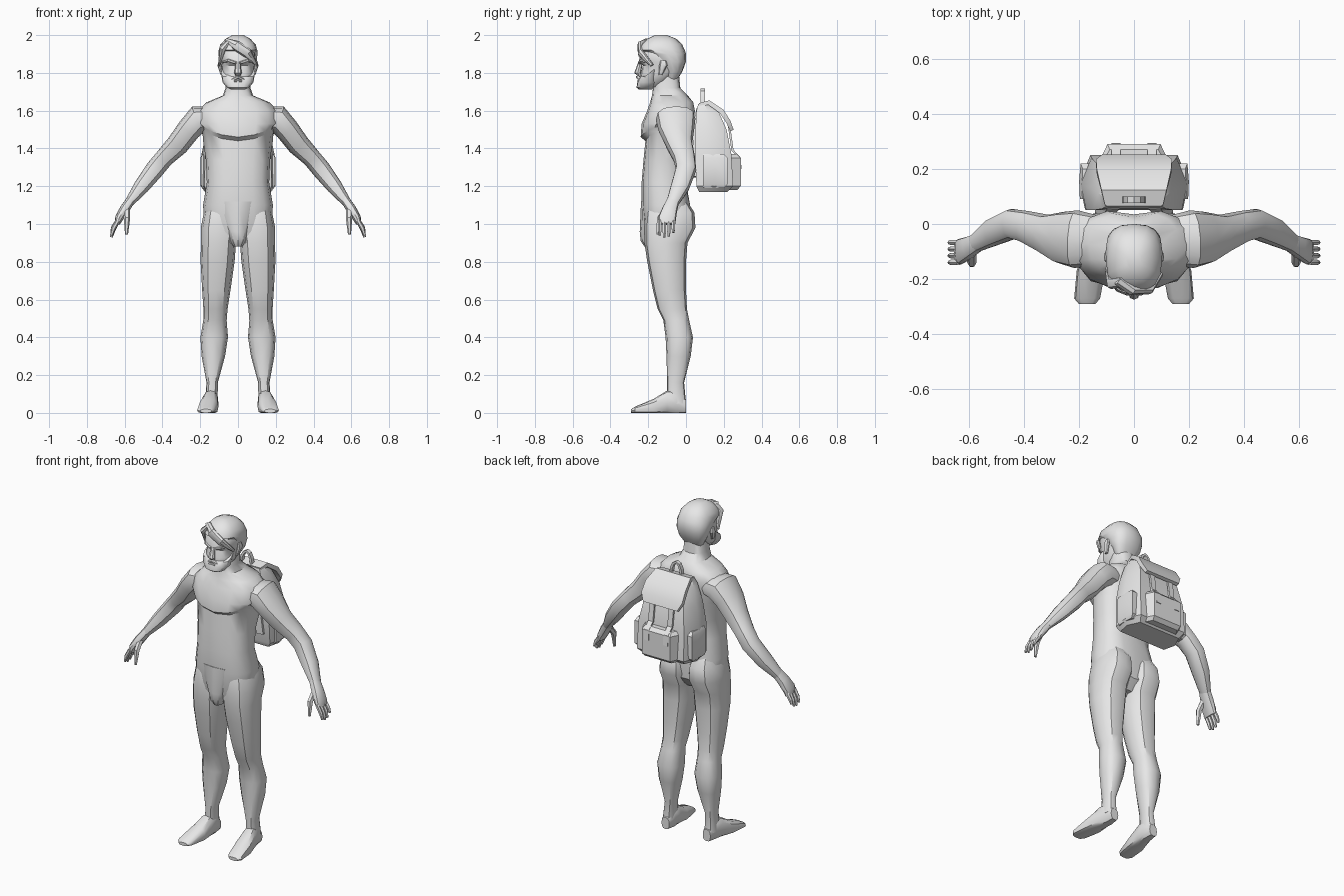
import bpy, bmesh, math
from mathutils import Vector

if "Cube" in bpy.data.objects:
    bpy.data.objects.remove(bpy.data.objects["Cube"])

clay = bpy.data.materials.new("light_grey")
clay.use_nodes = True
clay.diffuse_color = (.8, .8, .8, 1)
clay.node_tree.nodes["Principled BSDF"].inputs["Base Color"].default_value = clay.diffuse_color
X, Y, Z = Vector((1, 0, 0)), Vector((0, 1, 0)), Vector((0, 0, 1))
parts = []


def oval(sides, power=1):
    """Unit superellipse; a power below one makes it boxier."""
    ring = []
    for i in range(sides):
        angle = math.tau * i / sides
        c, s = math.cos(angle), math.sin(angle)
        ring.append((math.copysign(abs(c) ** power, c), math.copysign(abs(s) ** power, s)))
    return ring


SMALL, ROUND, LIMB, TRUNK = oval(6), oval(8), oval(12, .8), oval(16, .8)
FLAT = [(-1, -1), (1, -1), (1, 1), (-1, 1)]
PACK = [(-.9, -1), (.9, -1), (1, 0), (.8, 1), (-.8, 1), (-1, 0)]


def loft(name, stations, section, axis=None, ref=Y, mirror=False, shape=None):
    """Skin a section along stations of (x, y, z, thickness, width along ref)."""
    bm = bmesh.new()
    points = [Vector(station[:3]) for station in stations]
    last = len(points) - 1
    rings = []
    for i, (*centre, thickness, width) in enumerate(stations):
        tangent = axis or (points[min(i + 1, last)] - points[max(i - 1, 0)]).normalized()
        along = (ref - tangent * tangent.dot(ref)).normalized()
        across = tangent.cross(along)
        ring = []
        for a, b in section:
            co = points[i] + across * a * thickness + along * b * width
            ring.append(bm.verts.new(shape(co) if shape else co))
        rings.append(ring)
    n = len(section)
    for low, high in zip(rings, rings[1:]):
        for k in range(n):
            bm.faces.new((low[k], low[(k + 1) % n], high[(k + 1) % n], high[k]))
    bm.faces.new(rings[0])
    bm.faces.new(rings[-1])
    bmesh.ops.recalc_face_normals(bm, faces=bm.faces)
    mesh = bpy.data.meshes.new(name)
    bm.to_mesh(mesh)
    bm.free()
    mesh.materials.append(clay)
    part = bpy.data.objects.new(name, mesh)
    bpy.context.collection.objects.link(part)
    if mirror:
        part.modifiers.new("Mirror", "MIRROR")
    parts.append(part)


def stack(name, rows, section, x_at=lambda z: 0, **options):
    """Loft upright from rows of (z, half width, front y, back y)."""
    stations = [(x_at(z), (front + back) / 2, z, half, (back - front) / 2)
                for z, half, front, back in rows]
    loft(name, stations, section, axis=Z, **options)


def strip(name, path, thickness, width, ref, mirror=False):
    """Flat band of constant size along a path."""
    loft(name, [(*point, thickness, width) for point in path], FLAT, ref=ref, mirror=mirror)


def pouch(name, bottom, top, half, front, back, x=0, mirror=False):
    """Bag pocket with softened rims."""
    rim = .02
    stack(name, [
        (bottom, half - rim / 2, front, back - rim), (bottom + rim, half, front, back),
        (top - rim, half, front, back), (top, half - rim / 2, front, back - rim)],
        PACK, x_at=lambda z: x, mirror=mirror)


# Torso and neck, with raised outer chest line and spine groove
def torso_shape(co):
    if 1.43 < co.z < 1.48 and co.y < -.1:
        co.z += 1.6 * co.x ** 2
    if abs(co.x) < .01 and co.y > 0 and co.z < 1.66:
        co.y -= .02
    return co


stack("torso", [
    (.9, .13, -.2, -.04), (.96, .175, -.22, .02), (1.1, .185, -.235, .03),
    (1.22, .165, -.235, 0), (1.34, .17, -.225, .01), (1.44, .185, -.215, .035),
    (1.46, .19, -.24, .04), (1.53, .21, -.235, .05), (1.6, .21, -.205, .055),
    (1.645, .165, -.19, .045), (1.68, .08, -.18, .01), (1.72, .066, -.175, -.03),
    (1.82, .065, -.17, -.04)], TRUNK, shape=torso_shape)

# Wedge between the thighs
stack("groin", [
    (.88, .025, -.22, -.08), (.91, .045, -.24, -.06), (.96, .06, -.245, -.06),
    (1.12, .12, -.238, -.1)], LIMB)

# Legs splaying gently outward, from the buttocks to the ankles
stack("legs", [
    (1.13, .06, -.19, 0), (1.06, .085, -.215, .045), (.98, .097, -.222, .05),
    (.9, .093, -.22, .008), (.8, .09, -.205, 0), (.65, .075, -.175, 0),
    (.55, .064, -.15, .005), (.49, .062, -.12, .017), (.4, .073, -.108, .037),
    (.3, .062, -.103, .025), (.16, .03, -.1, -.01), (.05, .034, -.1, 0)],
    LIMB, x_at=lambda z: .144 - .045 * z, mirror=True)


# Feet with flat soles
def sole(co):
    co.z = max(co.z, 0)
    return co


loft("feet", [
    (.14, 0, .035, .026, .036), (.14, -.05, .055, .036, .065), (.146, -.1, .05, .042, .068),
    (.156, -.17, .03, .052, .045), (.17, -.27, .015, .047, .018), (.17, -.29, .01, .03, .01)],
    LIMB, axis=Y, ref=Z, mirror=True, shape=sole)

# Arms
loft("arms", [
    (.13, -.06, 1.56, .06, .09), (.21, -.055, 1.555, .075, .105), (.26, -.05, 1.5, .064, .095),
    (.32, -.035, 1.42, .06, .07), (.39, -.01, 1.35, .05, .058), (.44, 0, 1.29, .05, .055),
    (.51, -.03, 1.2, .042, .05), (.575, -.07, 1.115, .025, .034)], LIMB, mirror=True)

# Hands: palm, four fingers and a thumb
loft("palms", [
    (.565, -.066, 1.13, .024, .033), (.6, -.085, 1.08, .026, .04),
    (.63, -.1, 1.03, .022, .047), (.64, -.1, 1, .014, .044)], LIMB, mirror=True)
y = -.139
for finger, drop in {"index": .01, "middle": 0, "ring": .005, "little": .025}.items():
    loft(finger + "_fingers", [
        (.635, y, 1.02, .012, .011), (.66, y, .97 + drop / 2, .012, .011),
        (.67, y, .93 + drop, .007, .007)], SMALL, mirror=True)
    y += .024
loft("thumbs", [
    (.59, -.1, 1.08, .018, .018), (.588, -.14, 1.03, .017, .017),
    (.59, -.15, .945, .008, .008)], SMALL, mirror=True)

# Head
stack("head", [
    (1.725, .045, -.24, -.14), (1.76, .075, -.245, -.09), (1.8, .084, -.238, -.05),
    (1.84, .088, -.228, -.02), (1.86, .092, -.25, -.015), (1.92, .092, -.238, -.02),
    (1.97, .06, -.19, -.06)], TRUNK)


# Beard rising to the sideburns
def beard_shape(co):
    if co.z > 1.77:
        co.z += .75 * max(0, co.y + .22)
    return co


stack("beard", [
    (1.713, .04, -.25, -.18), (1.722, .058, -.262, -.17), (1.75, .082, -.258, -.15),
    (1.78, .09, -.243, -.14)], TRUNK, shape=beard_shape)
loft("moustache", [(x, -.253 + abs(x) / 2, 1.778 - abs(x) / 2, .009, .012)
                   for x in (-.045, 0, .045)], SMALL)
loft("lower_lip", [(x, -.253, 1.757, .005, .008) for x in (-.02, .02)], SMALL)

# Nose, brows and ears
loft("nose", [
    (0, -.24, 1.86, .011, .012), (0, -.256, 1.8, .02, .018),
    (0, -.245, 1.785, .014, .012)], ROUND, axis=Z)
loft("brows", [
    (.012, -.247, 1.853, .008, .01), (.05, -.236, 1.866, .009, .01),
    (.08, -.2, 1.858, .005, .008)], SMALL, mirror=True)
loft("ears", [
    (.086, -.135, 1.79, .007, .01), (.098, -.12, 1.84, .011, .022),
    (.094, -.12, 1.865, .007, .015)], ROUND, axis=Z, mirror=True)

# Hair: cap and strands swept from the parting
stack("hair_cap", [
    (1.765, .06, -.11, -.045), (1.81, .085, -.115, -.018), (1.86, .099, -.155, 0),
    (1.9, .103, -.2, 0), (1.92, .102, -.248, -.006), (1.95, .094, -.238, -.02),
    (1.98, .066, -.205, -.05), (2, .03, -.165, -.1)], TRUNK)
loft("long_fringe", [
    (-.055, -.2, 1.97, .012, .025), (-.01, -.24, 1.945, .028, .018),
    (.05, -.24, 1.905, .027, .016), (.1, -.18, 1.84, .005, .01)], ROUND)
loft("short_fringe", [
    (-.045, -.21, 1.97, .012, .02), (-.08, -.215, 1.93, .02, .022),
    (-.1, -.165, 1.84, .005, .012)], ROUND)

# Backpack body and pockets
stack("backpack_body", [
    (1.17, .175, .07, .22), (1.2, .198, .055, .25), (1.37, .193, .05, .24),
    (1.5, .165, .05, .215), (1.6, .13, .055, .17), (1.635, .11, .065, .13)], PACK)
pouch("rear_pocket", bottom=1.18, top=1.37, half=.12, front=.19, back=.29)
pouch("side_pockets", bottom=1.19, top=1.37, half=.026, front=.09, back=.22, x=.173, mirror=True)

# Flap, straps and carrying handle
loft("flap", [
    (0, .07, 1.63, .01, .105), (0, .12, 1.643, .012, .118), (0, .19, 1.595, .013, .135),
    (0, .225, 1.54, .012, .138), (0, .243, 1.495, .01, .115)], FLAT, ref=X)
strip("buckle_straps", [
    (.065, .228, 1.52), (.065, .246, 1.39), (.065, .284, 1.35), (.065, .288, 1.29)],
    thickness=.006, width=.016, ref=X, mirror=True)
arch = [math.pi * step / 6 for step in range(7)]
strip("carry_handle", [(.036 * math.cos(a), .088, 1.63 + .08 * math.sin(a)) for a in arch],
      thickness=.007, width=.012, ref=Y)
strip("shoulder_pads", [(.075, .065, 1.61), (.09, .045, 1.5), (.12, .05, 1.25)],
      thickness=.01, width=.022, ref=X, mirror=True)

# Soft shading with crisp creases
for ob in bpy.context.selected_objects:
    ob.select_set(False)
for part in parts:
    part.select_set(True)
bpy.context.view_layer.objects.active = parts[0]
bpy.ops.object.shade_smooth_by_angle(angle=math.radians(35))
